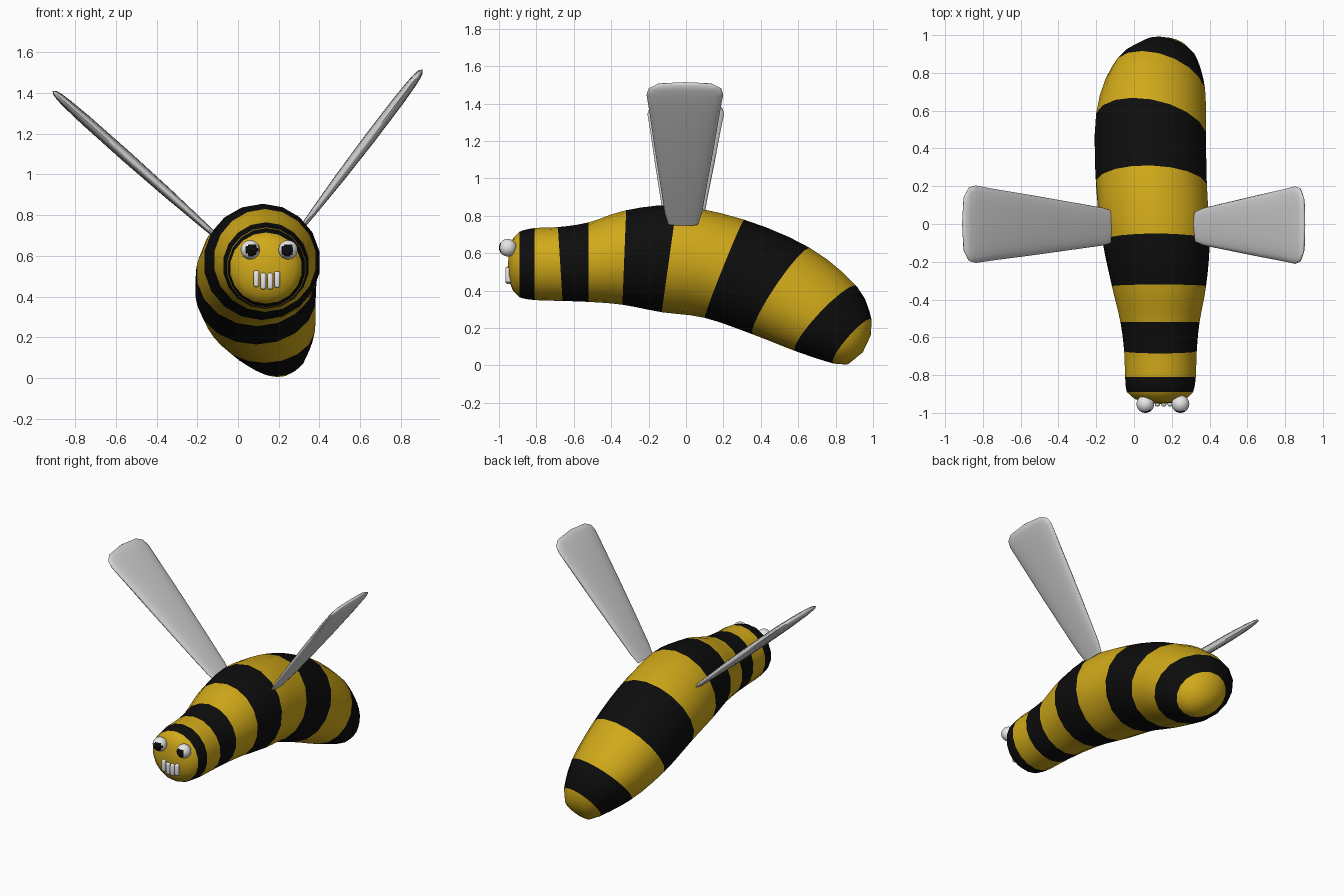
import bpy, bmesh, math
from mathutils import Vector

cube = bpy.data.objects.get("Cube")
if cube:
    bpy.data.objects.remove(cube, do_unlink=True)


def material(name, colour, roughness=0.6):
    mat = bpy.data.materials.new(name)
    mat.use_nodes = True
    rgba = (*colour, 1.0)
    mat.diffuse_color = rgba
    shader = mat.node_tree.nodes["Principled BSDF"]
    shader.inputs["Base Color"].default_value = rgba
    shader.inputs["Roughness"].default_value = roughness
    return mat


YELLOW = material("golden yellow", (0.64, 0.4, 0.01))
BLACK = material("stripe black", (0.004, 0.004, 0.004))
WING = material("wing grey", (0.65, 0.65, 0.65))
WHITE = material("tooth and eye white", (0.8, 0.8, 0.8))


def finish(name, bm, materials, angle=60):
    """Turn a bmesh into a smooth shaded object."""
    bmesh.ops.recalc_face_normals(bm, faces=bm.faces)
    mesh = bpy.data.meshes.new(name)
    bm.to_mesh(mesh)
    bm.free()
    for mat in materials:
        mesh.materials.append(mat)
    obj = bpy.data.objects.new(name, mesh)
    bpy.context.collection.objects.link(obj)
    bpy.ops.object.select_all(action='DESELECT')
    obj.select_set(True)
    bpy.context.view_layer.objects.active = obj
    bpy.ops.object.shade_smooth_by_angle(angle=math.radians(angle))
    return obj


def loft(bm, rings, start, end, colours):
    """Skin a list of point rings, closing both ends to a point."""
    loops = [[bm.verts.new(p) for p in ring] for ring in rings]
    for a, b, colour in zip(loops, loops[1:], colours):
        for i in range(len(a)):
            j = (i + 1) % len(a)
            bm.faces.new((a[i], a[j], b[j], b[i])).material_index = colour
    for tip, loop, colour in ((start, loops[0], colours[0]),
                              (end, loops[-1], colours[-1])):
        apex = bm.verts.new(tip)
        for i in range(len(loop)):
            face = bm.faces.new((loop[i], loop[(i + 1) % len(loop)], apex))
            face.material_index = colour


def spline(a, b, c, d, t):
    """Catmull-Rom blend of four stations."""
    return [q + 0.5 * t * (r - p + t * (2 * p - 5 * q + 4 * r - s + t * (3 * (q - r) + s - p)))
            for p, q, r, s in zip(a, b, c, d)]


# Body stations: top y, top z, bottom y, bottom z, min x, max x, sideways lean
stations = [
    (-.945, .63, -.945, .45, .05, .23, 0),
    (-.925, .68, -.925, .4, 0, .28, 0),
    (-.89, .715, -.89, .365, -.04, .315, 0),
    (-.81, .735, -.81, .35, -.05, .33, 0),
    (-.685, .74, -.66, .345, -.055, .335, 0),
    (-.52, .765, -.52, .34, -.075, .35, 0),
    (-.32, .83, -.34, .325, -.12, .385, 0),
    (-.05, .855, -.13, .285, -.17, .405, 0),
    (.31, .78, .1, .255, -.205, .39, .01),
    (.66, .63, .36, .165, -.205, .385, .05),
    (.905, .43, .59, .075, -.12, .38, .06),
    (.985, .25, .79, .01, .03, .34, .04),
    (.985, .17, .86, .005, .09, .3, .02),
]
SIDES = 18
STEPS = 3


def body_ring(station):
    ty, tz, by, bz, x0, x1, lean = station
    centre = Vector(((x0 + x1) / 2, (ty + by) / 2, (tz + bz) / 2))
    up = Vector((0, (ty - by) / 2, (tz - bz) / 2))
    side = Vector(((x1 - x0) / 2, -lean, 0))
    angles = [math.tau * i / SIDES for i in range(SIDES)]
    return [centre + up * math.cos(a) + side * math.sin(a) for a in angles]


# Striped body: face cap, alternating bands, tail cap
rings, colours = [], []
last = len(stations) - 1
for k in range(last):
    striped = 2 <= k < last - 1
    steps = STEPS if striped else 1
    colour = 1 if striped and k % 2 == 0 else 0
    for s in range(steps):
        near = [stations[max(0, min(last, k + o))] for o in (-1, 0, 1, 2)]
        rings.append(body_ring(spline(*near, s / steps)))
        colours.append(colour)
rings.append(body_ring(stations[last]))
bm = bmesh.new()
loft(bm, rings, (.14, -.952, .54), (.2, .945, .07), colours)
finish("striped_body", bm, [YELLOW, BLACK])


# Wings: flat rounded paddles, wide at the tip
WING_PROFILE = [  # distance along, half width, half thickness
    (0, .08, .012), (.08, .1, .016), (.3, .128, .024), (.55, .16, .028),
    (.8, .19, .027), (.91, .205, .023), (.955, .195, .019), (.985, .15, .013),
]


def wing(name, root, tip):
    root, tip = Vector(root), Vector(tip)
    along = tip - root
    normal = along.cross(Vector((0, 1, 0))).normalized()
    sections = []
    for t, width, thick in WING_PROFILE:
        section = []
        for i in range(20):
            a = math.tau * i / 20
            c, s = math.cos(a), math.sin(a)
            across = Vector((0, width * math.copysign(abs(c) ** .8, c), 0))
            section.append(root + along * t + across
                           + normal * thick * math.copysign(abs(s) ** .8, s))
        sections.append(section)
    bm = bmesh.new()
    loft(bm, sections, root, tip, [0] * len(sections))
    finish(name, bm, [WING])


wing("left_wing", (.325, -.015, .755), (.905, -.005, 1.515))
wing("right_wing", (-.1, -.015, .69), (-.91, 0, 1.41))


# Eyes: white balls whose forward faces are the pupils
def eye(name, x, gaze_x):
    bm = bmesh.new()
    bmesh.ops.create_uvsphere(bm, u_segments=24, v_segments=16, radius=.047)
    gaze = Vector((gaze_x, -1, -.05)).normalized()
    for face in bm.faces:
        if face.calc_center_median().normalized().dot(gaze) > .75:
            face.material_index = 1
    bmesh.ops.translate(bm, verts=bm.verts, vec=(x, -.953, .63))
    finish(name, bm, [WHITE, BLACK])


eye("right_eye", .06, .22)
eye("left_eye", .246, -.1)

# Teeth: four rounded pegs in a crooked row
for i, (x, z) in enumerate([(.09, .488), (.124, .476), (.158, .476), (.192, .484)]):
    bm = bmesh.new()
    bmesh.ops.create_cube(bm, size=1)
    bmesh.ops.scale(bm, verts=bm.verts, vec=(.028, .035, .08))
    bmesh.ops.bevel(bm, geom=bm.edges[:], offset=.009, segments=2,
                    profile=.5, affect='EDGES')
    bmesh.ops.translate(bm, verts=bm.verts, vec=(x, -.948, z))
    finish(f"tooth_{i + 1}", bm, [WHITE])
